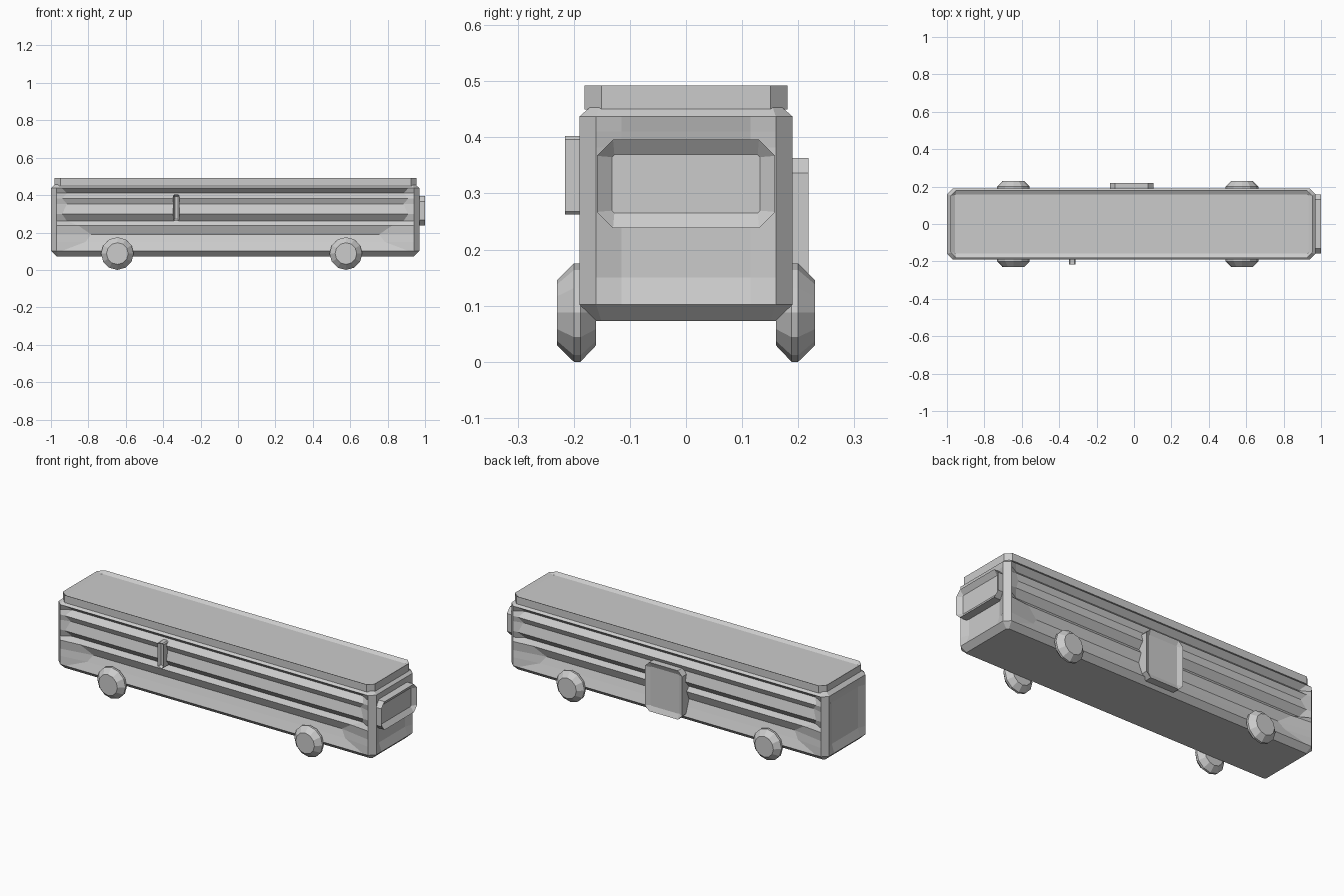
import bpy, bmesh, math
from mathutils import Vector

if "Cube" in bpy.data.objects:
    bpy.data.objects.remove(bpy.data.objects["Cube"])

grey = bpy.data.materials.new("grey")
grey.diffuse_color = (0.6, 0.6, 0.6, 1)
grey.use_nodes = True
grey.node_tree.nodes["Principled BSDF"].inputs["Base Color"].default_value = grey.diffuse_color


def loft(name, rings):
    """Skin a stack of equal-length closed rings and cap both ends."""
    bm = bmesh.new()
    loops = [[bm.verts.new(p) for p in r] for r in rings]
    n = len(loops[0])
    for a, b in zip(loops, loops[1:]):
        for i in range(n):
            j = (i + 1) % n
            bm.faces.new((a[i], a[j], b[j], b[i]))
    bm.faces.new(loops[0][::-1])
    bm.faces.new(loops[-1])
    bmesh.ops.recalc_face_normals(bm, faces=bm.faces)
    me = bpy.data.meshes.new(name)
    bm.to_mesh(me)
    bm.free()
    me.materials.append(grey)
    ob = bpy.data.objects.new(name, me)
    bpy.context.collection.objects.link(ob)
    return ob


def octagon(w, h, c):
    """Rectangle of half sizes w, h with corners cut by c."""
    return [(w, -h + c), (w, h - c), (w - c, h), (-w + c, h),
            (-w, h - c), (-w, -h + c), (-w + c, -h), (w - c, -h)]


def dished_panel(name, centre, u, v, w, h, thick, cut, inset, dish):
    """Cut-corner plate with a sunken face; u and v span it, u x v points out."""
    u, v, o = Vector(u), Vector(v), Vector(centre)
    n = u.cross(v)
    levels = [(0, w, h, cut), (thick, w, h, cut),
              (thick - dish, w - inset, h - inset, cut * 0.15)]
    return loft(name, [[o + u * a + v * b + n * d for a, b in octagon(ww, hh, c)]
                       for d, ww, hh, c in levels])


# Body: rows of height, corner inset, side groove depth, groove half length, end recess
ROWS = [
    (0.073, 0.03, 0.0, 0.925, 0.0),
    (0.102, 0.0, 0.0, 0.925, 0.0),
    (0.15, 0.0, 0.018, 0.80, 0.015),
    (0.19, 0.0, 0.032, 0.77, 0.015),
    (0.238, 0.0, 0.012, 0.84, 0.015),
    (0.262, 0.0, 0.03, 0.90, 0.015),
    (0.298, 0.0, 0.0, 0.925, 0.015),
    (0.352, 0.0, 0.014, 0.90, 0.015),
    (0.382, 0.0, 0.0, 0.925, 0.015),
    (0.41, 0.0, 0.03, 0.90, 0.008),
    (0.437, 0.0, 0.0, 0.925, 0.0),
    (0.458, 0.024, 0.0, 0.925, 0.0),
]
CX, HX, HY, C = -0.015, 0.985, 0.19, 0.03
rings = []
for z, s, d, half, e in ROWS:
    X, Y = HX - s, HY - s
    c = C - s * 0.7
    side = [(-X + c, -Y), (-half, -Y + d), (half, -Y + d), (X - c, -Y),
            (X, -Y + c), (X - e, -0.115), (X - e, 0.115), (X, Y - c)]
    # The other long side and end are the half turn of the first
    k = side[:7] + [side[7]]
    full = k + [(-x, -y) for x, y in k]
    rings.append([(CX + x, y, z) for x, y in full])
loft("body", rings)

# Roof slab with a shallow tray
dished_panel("roof", (-0.0125, 0, 0.45), (1, 0, 0), (0, 1, 0),
             0.9675, 0.181, 0.042, 0.03, 0.022, 0.012)
# Panel on the right end, door on the back side, small bracket on the front side
dished_panel("end_window", (0.95, 0, 0.317), (0, 1, 0), (0, 0, 1),
             0.159, 0.079, 0.05, 0.029, 0.027, 0.02)
dished_panel("door", (-0.013, 0.15, 0.226), (-1, 0, 0), (0, 0, 1),
             0.116, 0.137, 0.068, 0.027, 0.027, 0.012)
dished_panel("side_bracket", (-0.33, -0.15, 0.332), (1, 0, 0), (0, 0, 1),
             0.018, 0.07, 0.066, 0.006, 0.01, 0.015)

# Wheels: twelve-sided with bevelled inner and outer faces
for sy, label in ((-1, "front"), (1, "back")):
    for x, end in ((-0.645, "left"), (0.577, "right")):
        prof = [(0.16, 0.058), (0.188, 0.0875), (0.2, 0.0875), (0.23, 0.058)]
        loft(f"wheel_{label}_{end}",
             [[(x + r * math.cos(i * math.pi / 6), sy * y,
                0.0875 + r * math.sin(i * math.pi / 6)) for i in range(12)]
              for y, r in prof])
